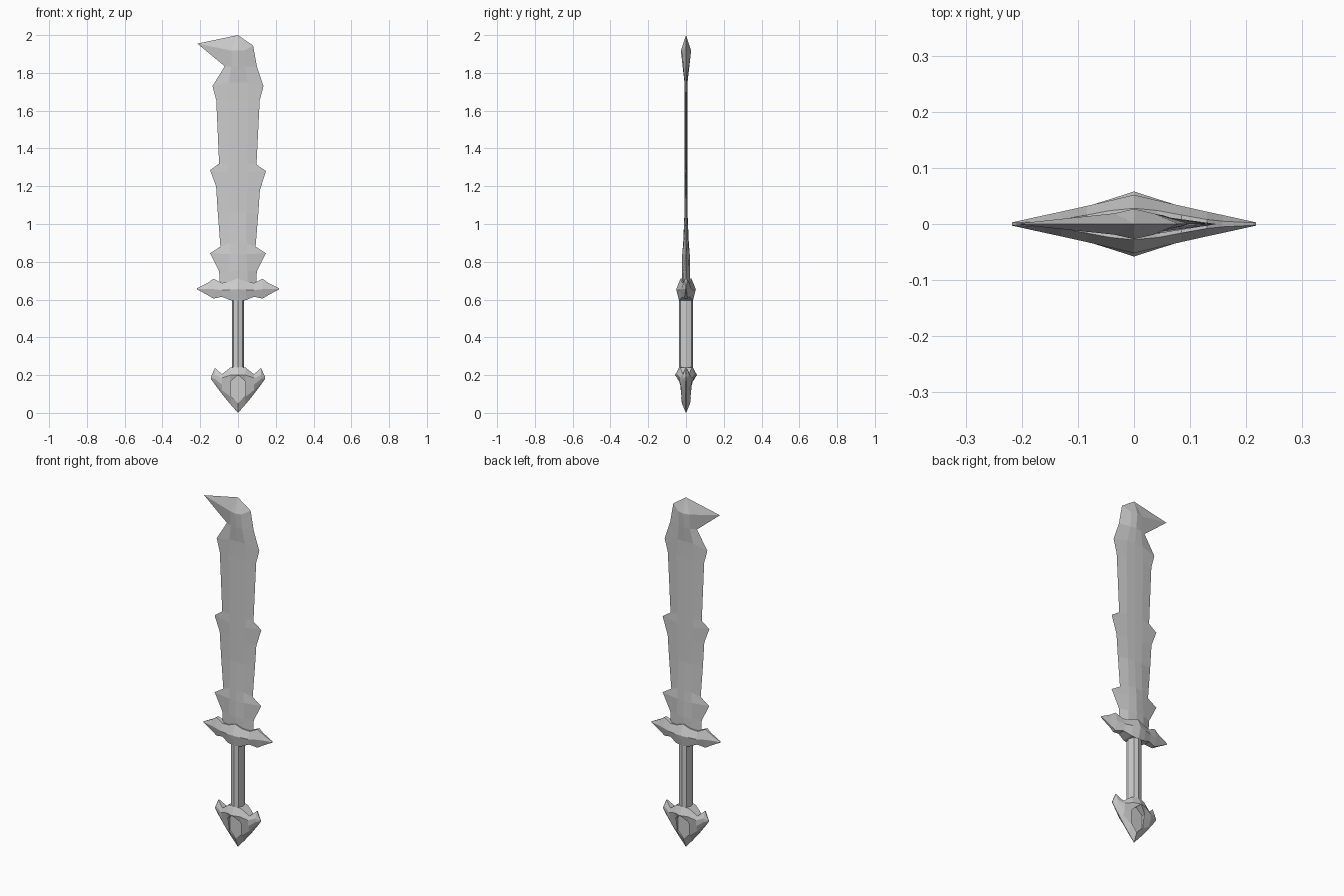
import bpy, bmesh, math


def finish(name, bm):
    bmesh.ops.remove_doubles(bm, verts=bm.verts, dist=0.0005)
    bmesh.ops.recalc_face_normals(bm, faces=bm.faces)
    mesh = bpy.data.meshes.new(name)
    bm.to_mesh(mesh)
    bm.free()
    obj = bpy.data.objects.new(name, mesh)
    bpy.context.collection.objects.link(obj)
    return obj


def loft(name, rings):
    """Skin a list of equal-length closed rings and cap both ends."""
    bm = bmesh.new()
    vs = [[bm.verts.new(p) for p in ring] for ring in rings]
    n = len(rings[0])
    for a, b in zip(vs, vs[1:]):
        for i in range(n):
            j = (i + 1) % n
            bm.faces.new((a[i], a[j], b[j], b[i]))
    bm.faces.new(vs[0])
    bm.faces.new(vs[-1])
    return finish(name, bm)


def cross_loft(name, stations):
    """Loft along x; each station is x, [(y, z), ...] from top to bottom."""
    full = [(-x, p) for x, p in reversed(stations) if x > 0] + stations
    rings = []
    for x, prof in full:
        rings.append([(x, -y, z) for y, z in prof] +
                     [(x, y, z) for y, z in reversed(prof)])
    return loft(name, rings)


def prism(name, outline, depth):
    return loft(name, [[(x, y, z) for x, z in outline] for y in (-depth, depth)])


# Blade: left x, left z, right x, right z, centre z, inner half width, inner y, ridge y
rows = [
    (-.095, .67, .095, .67, .67, .050, .016, .020),
    (-.100, .75, .100, .75, .75, .050, .016, .022),
    (-.148, .845, .148, .845, .84, .045, .014, .020),
    (-.093, .88, .093, .88, .90, .045, .012, .015),
    (-.107, 1.06, .107, 1.05, 1.06, .045, .007, .008),
    (-.116, 1.20, .116, 1.18, 1.19, .050, .006, .007),
    (-.148, 1.285, .148, 1.28, 1.27, .050, .006, .007),
    (-.100, 1.32, .098, 1.315, 1.32, .050, .006, .007),
    (-.115, 1.655, .115, 1.655, 1.66, .055, .006, .007),
    (-.135, 1.73, .135, 1.73, 1.75, .050, .007, .008),
    (-.070, 1.835, .100, 1.835, 1.835, .035, .015, .018),
    (-.215, 1.955, .080, 1.945, 1.918, .035, .019, .027),
]
rings = []
for xl, zl, xr, zr, zc, w, yi, yc in rows:
    rings.append([(xl, 0, zl), (-w, -yi, zc), (0, -yc, zc), (w, -yi, zc),
                  (xr, 0, zr), (w, yi, zc), (0, yc, zc), (-w, yi, zc)])
bm_tip = [(0, .0006 * math.sin(i * math.pi / 4), 2.0) for i in range(8)]
loft("blade", rings + [bm_tip])

# Winged cross guard
cross_loft("guard", [
    (0, [(.028, .712), (.052, .655), (.036, .592)]),
    (.042, [(.024, .695), (.042, .652), (.032, .597)]),
    (.085, [(.016, .688), (.032, .650), (.020, .615)]),
    (.130, [(.008, .710), (.022, .655), (.010, .605)]),
    (.158, [(.005, .690), (.016, .657), (.006, .622)]),
    (.217, [(.002, .660), (.003, .657), (.002, .654)]),
])

# Eight-sided grip
section = [(.033, 0), (.025, .029), (0, .037), (-.025, .029),
           (-.033, 0), (-.025, -.029), (0, -.037), (.025, -.029)]
loft("grip", [[(x, y, z) for x, y in section] for z in (.22, .61)])

# Horned pommel, tapering to a point
pommel = cross_loft("pommel", [
    (0, [(.035, .245), (.058, .200), (.032, .145), (.028, .065), (.001, .0)]),
    (.040, [(.030, .240), (.045, .200), (.030, .145), (.024, .085), (.002, .045)]),
    (.085, [(.018, .205), (.031, .185), (.028, .150), (.016, .120), (.002, .100)]),
    (.122, [(.003, .238), (.016, .200), (.017, .180), (.010, .165), (.002, .150)]),
    (.143, [(.001, .192), (.003, .188), (.003, .185), (.002, .182), (.001, .179)]),
])

# Hexagonal opening through the pommel, with a gem set inside it
hexagon = [(0, .200), (.041, .165), (.038, .090), (0, .050), (-.038, .090), (-.041, .165)]
cutter = prism("pommel_cutter", hexagon, .1)
cutter.hide_render = True
cutter.hide_viewport = True
cut = pommel.modifiers.new("opening", "BOOLEAN")
cut.operation = "DIFFERENCE"
cut.solver = "EXACT"
cut.object = cutter
prism("pommel_gem", hexagon, .016)
